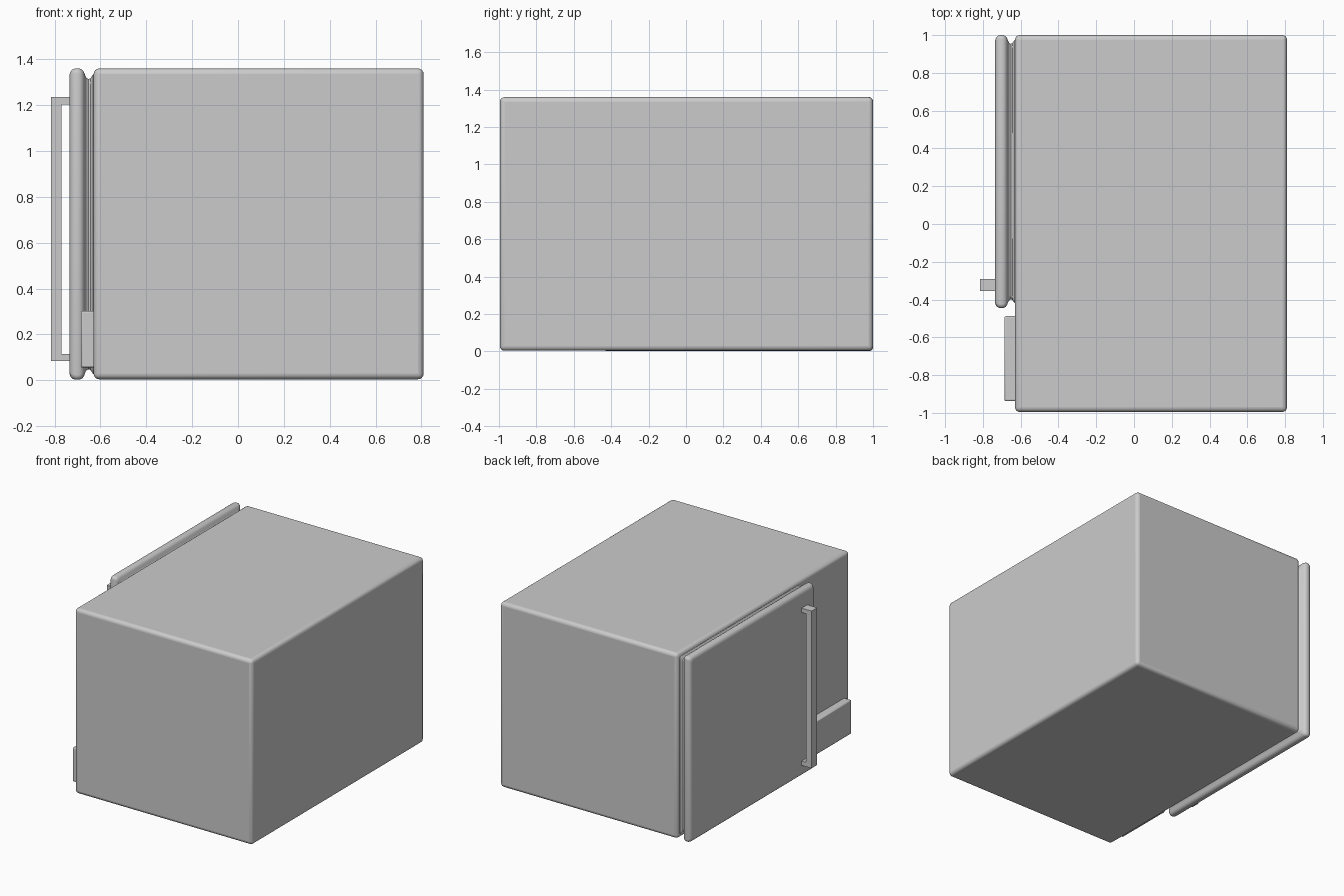
import bpy, bmesh, math

if "Cube" in bpy.data.objects:
    bpy.data.objects.remove(bpy.data.objects["Cube"])


def finish(name, bm):
    bmesh.ops.recalc_face_normals(bm, faces=bm.faces)
    me = bpy.data.meshes.new(name)
    bm.to_mesh(me)
    bm.free()
    ob = bpy.data.objects.new(name, me)
    bpy.context.collection.objects.link(ob)
    return ob


def smooth(ob, angle=35):
    bpy.ops.object.select_all(action='DESELECT')
    ob.select_set(True)
    bpy.context.view_layer.objects.active = ob
    bpy.ops.object.shade_smooth_by_angle(angle=math.radians(angle))


def box(name, lo, hi, bevel=0.0, segments=4):
    bm = bmesh.new()
    bmesh.ops.create_cube(bm, size=1)
    for v in bm.verts:
        v.co = [(a + b) / 2 + c * (b - a) for a, b, c in zip(lo, hi, v.co)]
    ob = finish(name, bm)
    if bevel:
        mod = ob.modifiers.new("bevel", 'BEVEL')
        mod.width, mod.segments = bevel, segments
        smooth(ob)
    return ob


def rounded_rect(y0, y1, z0, z1, r, n=5):
    pts = []
    corners = ((y1 - r, z1 - r), (y0 + r, z1 - r), (y0 + r, z0 + r), (y1 - r, z0 + r))
    for i, (cy, cz) in enumerate(corners):
        for k in range(n + 1):
            a = math.pi / 2 * (i + k / n)
            pts.append((cy + r * math.cos(a), cz + r * math.sin(a)))
    return pts


# Cabinet with softened edges
box("cabinet", (-0.63, -0.995, 0.004), (0.81, 1.0, 1.36), 0.025)

# Door: rounded slab, then a concave seal running back to the cabinet (x, inset)
profile = [(-0.735, 0.045), (-0.735, 0.026), (-0.731, 0.014), (-0.723, 0.005),
           (-0.710, 0.0), (-0.692, 0.0), (-0.679, 0.006), (-0.672, 0.016),
           (-0.666, 0.032), (-0.660, 0.042), (-0.652, 0.046), (-0.644, 0.043),
           (-0.638, 0.034), (-0.632, 0.026), (-0.615, 0.026)]
bm = bmesh.new()
rings = []
for x, d in profile:
    pts = rounded_rect(-0.445 + d, 1.0 - d, d + 0.002, 1.36 - d, 0.022)
    rings.append([bm.verts.new((x, y, z)) for y, z in pts])
for a, b in zip(rings, rings[1:]):
    for i in range(len(a)):
        j = (i + 1) % len(a)
        bm.faces.new((a[i], a[j], b[j], b[i]))
bm.faces.new(rings[0])
bm.faces.new(rings[-1])
smooth(finish("door", bm))

# Handle: C-shaped profile extruded across y
c_shape = [(-0.72, 0.083), (-0.815, 0.083), (-0.815, 1.235), (-0.72, 1.235),
           (-0.72, 1.203), (-0.770, 1.203), (-0.770, 0.115), (-0.72, 0.115)]
bm = bmesh.new()
face = bm.faces.new([bm.verts.new((x, -0.355, z)) for x, z in c_shape])
ext = bmesh.ops.extrude_face_region(bm, geom=[face])
bmesh.ops.translate(bm, vec=(0, 0.065, 0),
                    verts=[g for g in ext["geom"] if isinstance(g, bmesh.types.BMVert)])
finish("handle", bm)

# Release button below the control area
box("door_button", (-0.686, -0.938, 0.055), (-0.60, -0.488, 0.303), 0.008, 2)
